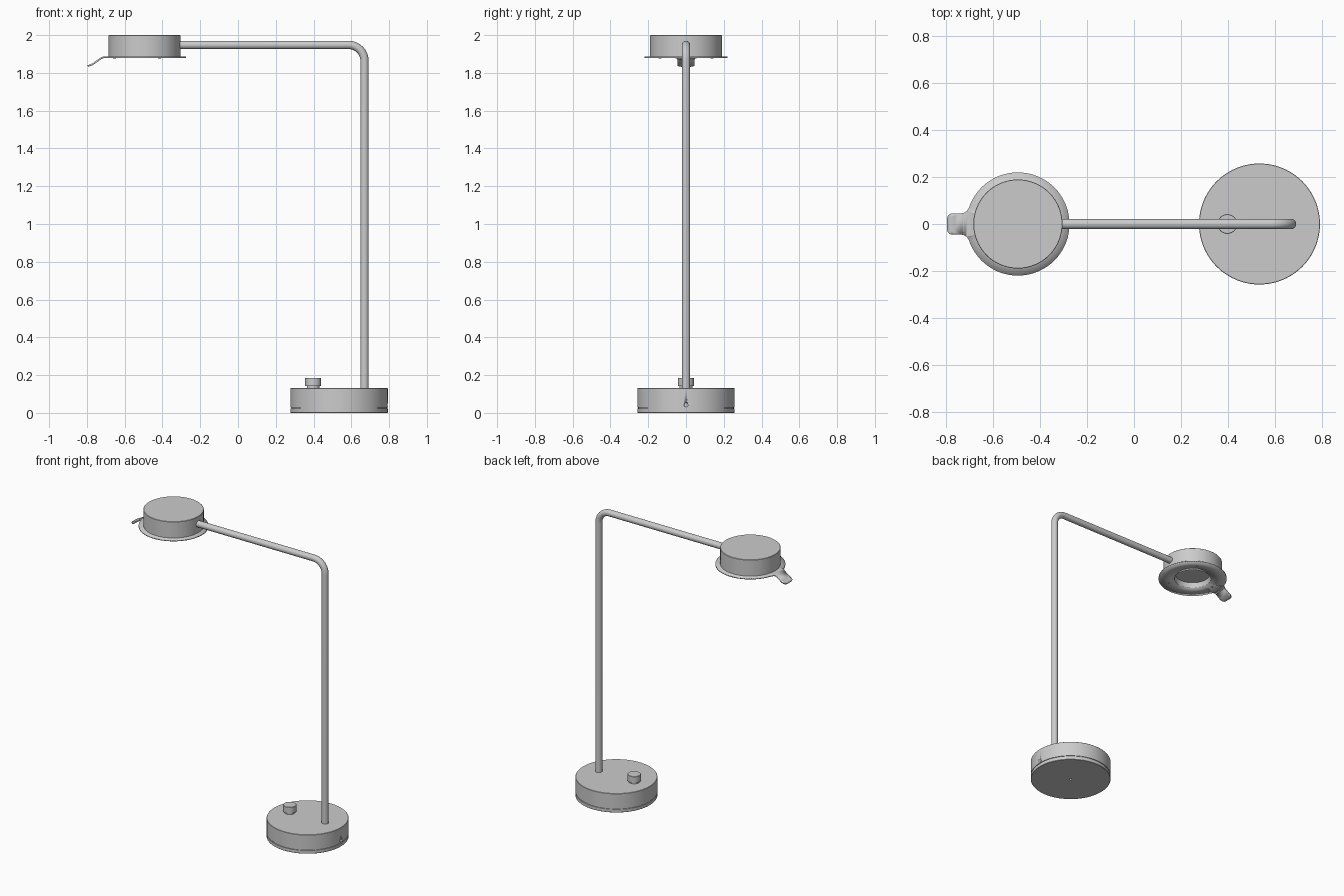
import bpy, bmesh
from math import sin, cos, pi, radians, sqrt, atan2
from mathutils import Vector

if "Cube" in bpy.data.objects:
    bpy.data.objects.remove(bpy.data.objects["Cube"])

HEAD_X, BASE_X, POLE_X = -0.495, 0.535, 0.67
ARM_Z, TUBE_R, BEND_R = 1.948, 0.022, 0.085


def finish(name, bm, angle=30):
    me = bpy.data.meshes.new(name)
    bm.to_mesh(me)
    bm.free()
    ob = bpy.data.objects.new(name, me)
    bpy.context.collection.objects.link(ob)
    smooth(ob, angle)
    return ob


def smooth(ob, angle=30):
    bpy.ops.object.select_all(action='DESELECT')
    ob.select_set(True)
    bpy.context.view_layer.objects.active = ob
    bpy.ops.object.shade_smooth_by_angle(angle=radians(angle))


def lathe(name, profile, x, y=0.0, steps=96):
    """Spin an (r, z) profile about a vertical axis through (x, y)."""
    bm = bmesh.new()
    vs = [bm.verts.new((r, 0, z)) for r, z in profile]
    es = [bm.edges.new(p) for p in zip(vs, vs[1:])]
    bmesh.ops.spin(bm, geom=vs + es, cent=(0, 0, 0), axis=(0, 0, 1),
                   angle=2 * pi, steps=steps)
    bmesh.ops.remove_doubles(bm, verts=bm.verts, dist=1e-5)
    bmesh.ops.recalc_face_normals(bm, faces=bm.faces)
    bmesh.ops.translate(bm, verts=bm.verts, vec=(x, y, 0))
    return finish(name, bm)


def arc(cx, cy, r, a0, a1, n):
    return [(cx + r * cos(a0 + (a1 - a0) * i / n),
             cy + r * sin(a0 + (a1 - a0) * i / n)) for i in range(n + 1)]


# base with a shadow groove and a small hole underneath
base = lathe("base", [(0, 0.015), (0.008, 0.015), (0.008, 0), (0.256, 0),
                      (0.258, 0.002), (0.258, 0.023), (0.253, 0.023),
                      (0.253, 0.028), (0.258, 0.028), (0.258, 0.130),
                      (0.256, 0.132), (0, 0.132)], BASE_X)

# cable port in the side of the base
bm = bmesh.new()
bmesh.ops.create_cone(bm, cap_ends=True, segments=24, radius1=0.01,
                      radius2=0.01, depth=0.06)
port = finish("port_cutter", bm)
port.location = (BASE_X + 0.258, 0, 0.042)
port.rotation_euler = (0, pi / 2, 0)
port.hide_render = True
port.hide_set(True)
cut = base.modifiers.new("port", 'BOOLEAN')
cut.operation, cut.object, cut.solver = 'DIFFERENCE', port, 'EXACT'

# dimmer knob on a short neck
lathe("knob", [(0, 0.128), (0.034, 0.128), (0.034, 0.142), (0.042, 0.142),
               (0.042, 0.184), (0.040, 0.186), (0, 0.186)], 0.398, steps=48)

# upright and arm as one bent tube
path = [(POLE_X, 0.12)]
path += arc(POLE_X - BEND_R, ARM_Z - BEND_R, BEND_R, 0, pi / 2, 14)
path += [(HEAD_X + 0.17, ARM_Z)]
cu = bpy.data.curves.new("stem", 'CURVE')
cu.dimensions = '3D'
cu.bevel_depth, cu.bevel_resolution, cu.use_fill_caps = TUBE_R, 6, True
sp = cu.splines.new('POLY')
sp.points.add(len(path) - 1)
for p, (x, z) in zip(sp.points, path):
    p.co = (x, 0, z, 1)
stem = bpy.data.objects.new("stem", cu)
bpy.context.collection.objects.link(stem)
bpy.ops.object.select_all(action='DESELECT')
stem.select_set(True)
bpy.context.view_layer.objects.active = stem
bpy.ops.object.convert(target='MESH')
smooth(bpy.context.view_layer.objects.active, 40)

# lamp housing with a recessed light opening below
lathe("lamp_housing", [(0, 1.915), (0.112, 1.915), (0.118, 1.884),
                       (0.190, 1.884), (0.190, 1.998), (0.188, 2.0),
                       (0, 2.0)], HEAD_X)

# thin flange plate with a filleted, bent finger tab
R, H, F, C, TIP = 0.22, 0.045, 0.04, 0.022, -0.797
fx = HEAD_X - sqrt((R + F) ** 2 - (H + F) ** 2)
t = atan2(H + F, HEAD_X - fx)
half = arc(HEAD_X, 0, R, 0, pi - t, 44)
half += arc(fx, H + F, F, -t, -pi / 2, 8)[1:]
half += arc(TIP + C, H - C, C, pi / 2, pi, 6)
outline = half + [(x, -y) for x, y in reversed(half[1:])]
hole = arc(HEAD_X, 0, 0.118, 0, 2 * pi, 96)[:-1]
bm = bmesh.new()
edges = []
for loop in (outline, hole):
    vs = [bm.verts.new((x, y, 0)) for x, y in loop]
    edges += [bm.edges.new((a, b)) for a, b in zip(vs, vs[1:] + vs[:1])]
bmesh.ops.triangle_fill(bm, edges=edges, use_beauty=True, normal=(0, 0, 1))
bend = [(-0.712, 0), (-0.720, -0.002), (-0.728, -0.006), (-0.764, -0.032),
        (-0.774, -0.038), (-0.784, -0.042), (-0.80, -0.047)]
for bx, _ in bend[:-1]:
    bmesh.ops.bisect_plane(bm, geom=bm.verts[:] + bm.edges[:] + bm.faces[:],
                           plane_co=(bx, 0, 0), plane_no=(1, 0, 0))
for v in bm.verts:
    for (x0, z0), (x1, z1) in zip(bend, bend[1:]):
        if x1 <= v.co.x < x0:
            v.co.z = z0 + (z1 - z0) * (v.co.x - x0) / (x1 - x0)
    v.co.z += 1.887
bm.normal_update()
for f in bm.faces:
    if f.normal.z < 0:
        f.normal_flip()
plate = finish("flange_plate", bm)
sol = plate.modifiers.new("thickness", 'SOLIDIFY')
sol.thickness, sol.offset = 0.009, -1

# three small screws under the flange
for i in range(3):
    a = radians(60 + 120 * i)
    lathe(f"screw_{i + 1}", [(0, 1.876), (0.007, 1.876), (0.009, 1.879),
                             (0.009, 1.885), (0, 1.885)],
          HEAD_X + 0.16 * cos(a), 0.16 * sin(a), steps=20)
